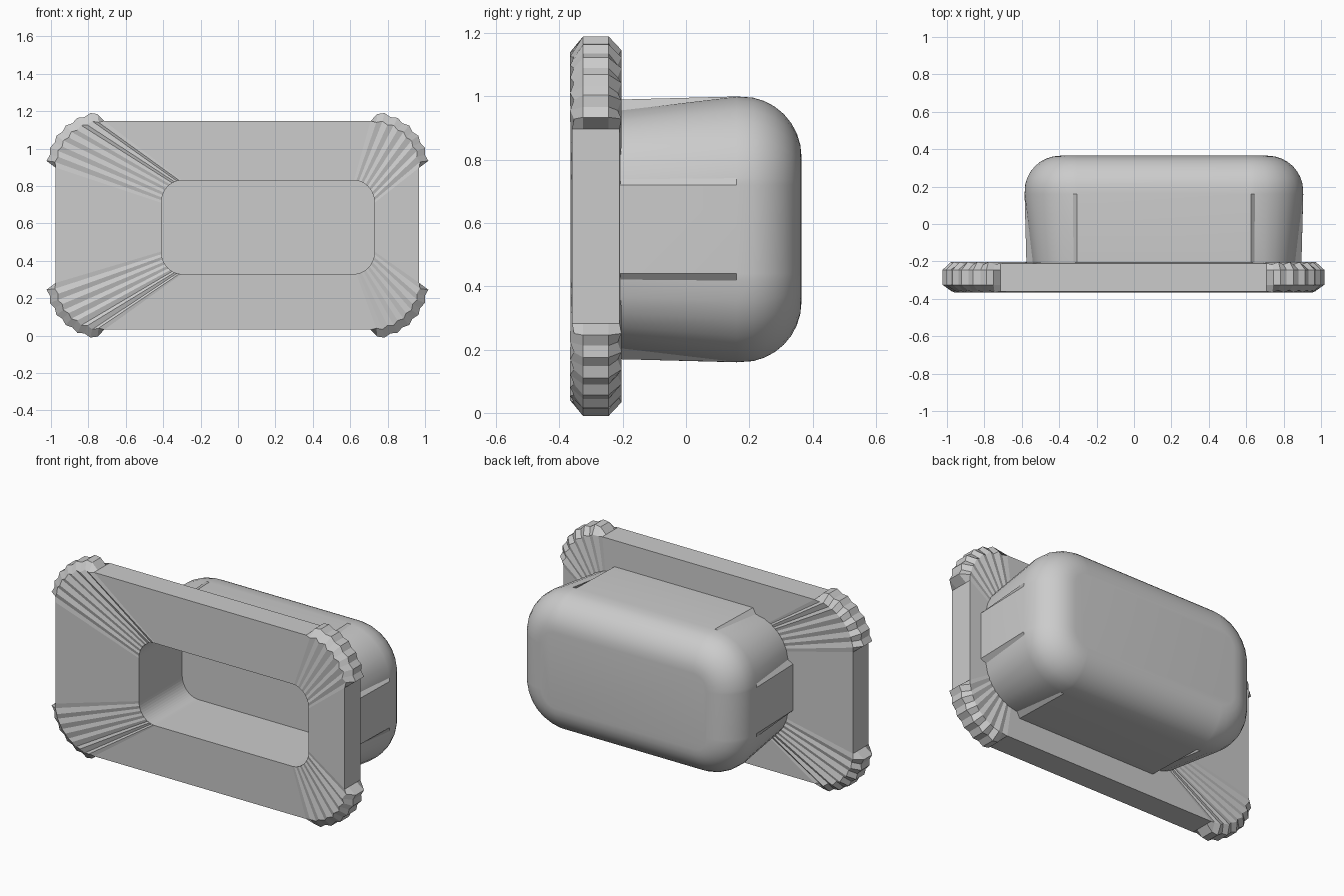
import bpy, bmesh, math

cube = bpy.data.objects.get("Cube")
if cube:
    bpy.data.objects.remove(cube, do_unlink=True)

grey = bpy.data.materials.new("plain grey")
grey.use_nodes = True
grey.diffuse_color = (0.6, 0.6, 0.6, 1)
grey.node_tree.nodes["Principled BSDF"].inputs["Base Color"].default_value = (0.6, 0.6, 0.6, 1)

CORNERS = [(1, 1), (-1, 1), (-1, -1), (1, -1)]


def build(name, rings, cap_first, cap_last, closed=False, smooth=False):
    """Skin a list of equal-length rings with quads."""
    bm = bmesh.new()
    loops = [[bm.verts.new(p) for p in ring] for ring in rings]
    pairs = list(zip(loops, loops[1:]))
    if closed:
        pairs.append((loops[-1], loops[0]))
    for a, b in pairs:
        for i in range(len(a)):
            j = (i + 1) % len(a)
            bm.faces.new((a[i], a[j], b[j], b[i]))
    if cap_first:
        bm.faces.new(loops[0])
    if cap_last:
        bm.faces.new(loops[-1])
    bmesh.ops.recalc_face_normals(bm, faces=bm.faces)
    mesh = bpy.data.meshes.new(name)
    bm.to_mesh(mesh)
    bm.free()
    mesh.materials.append(grey)
    obj = bpy.data.objects.new(name, mesh)
    bpy.context.collection.objects.link(obj)
    if smooth:
        bpy.ops.object.select_all(action='DESELECT')
        obj.select_set(True)
        bpy.context.view_layer.objects.active = obj
        bpy.ops.object.shade_smooth_by_angle(angle=math.radians(30))
    return obj


def corner_ring(cx, cz, hx, hz, rx, rz, steps, y, shape=lambda k, sx, sz: (0, 0)):
    """Rounded rectangle ring; shape(k) gives radial and depth offsets inside corners."""
    ring = []
    for sx, sz in CORNERS:
        order = steps if sx * sz > 0 else steps[::-1]
        for t in order:
            a = t * math.pi / 2
            dr, dy = shape(steps.index(t), sx, sz)
            ring.append((cx + sx * (hx - rx + (rx + dr) * math.cos(a)),
                         y + dy,
                         cz + sz * (hz - rz + (rz + dr) * math.sin(a))))
    return ring


# Rounded housing, with corners pinched in where they meet the frame
STEPS = [0, 0.05, 0.2, 0.35, 0.5, 0.65, 0.8, 0.95, 1]
LAST = len(STEPS) - 1


def pinch(k, sx, sz):
    return (0 if k in (0, LAST) else -0.035, 0)


def housing_ring(y, inset, shape=lambda k, sx, sz: (0, 0)):
    r = 0.28 - inset
    return corner_ring(0.16, 0.58, 0.745 - inset, 0.42 - inset, r, r, STEPS, y, shape)


housing = [housing_ring(-0.22, 0.01, pinch), housing_ring(0.16, 0)]
for i in range(1, 9):
    a = i / 8 * math.pi / 2
    housing.append(housing_ring(0.175 + 0.19 * math.sin(a), 0.19 * (1 - math.cos(a))))
build("housing", housing, False, True, smooth=True)

# Front frame with pleated, bulging corners and a blind opening
FAN = [i / 13 for i in range(14)]
END = len(FAN) - 1


def swell(amount, fold):
    def shape(k, sx, sz):
        if k in (0, END):
            return (0, 0)
        ripple = 1 if k % 2 else -1
        return (amount + 0.006 * ripple, fold * ripple)
    return shape


def rim(y, amount, fold):
    return corner_ring(-0.003, 0.59, 0.972, 0.558, 0.26, 0.25, FAN, y, swell(amount, fold))


def opening(y, grow=0):
    return corner_ring(0.16, 0.58, 0.57 + grow, 0.25 + grow, 0.11, 0.12, FAN, y)


frame = [
    opening(0.05),
    opening(-0.365),
    rim(-0.36, 0, 0.006),
    rim(-0.325, 0.045, 0),
    rim(-0.245, 0.045, 0),
    rim(-0.21, 0, 0.006),
    opening(-0.205, 0.06),
    opening(0.07, 0.02),
]
build("front_frame", frame, True, True)
